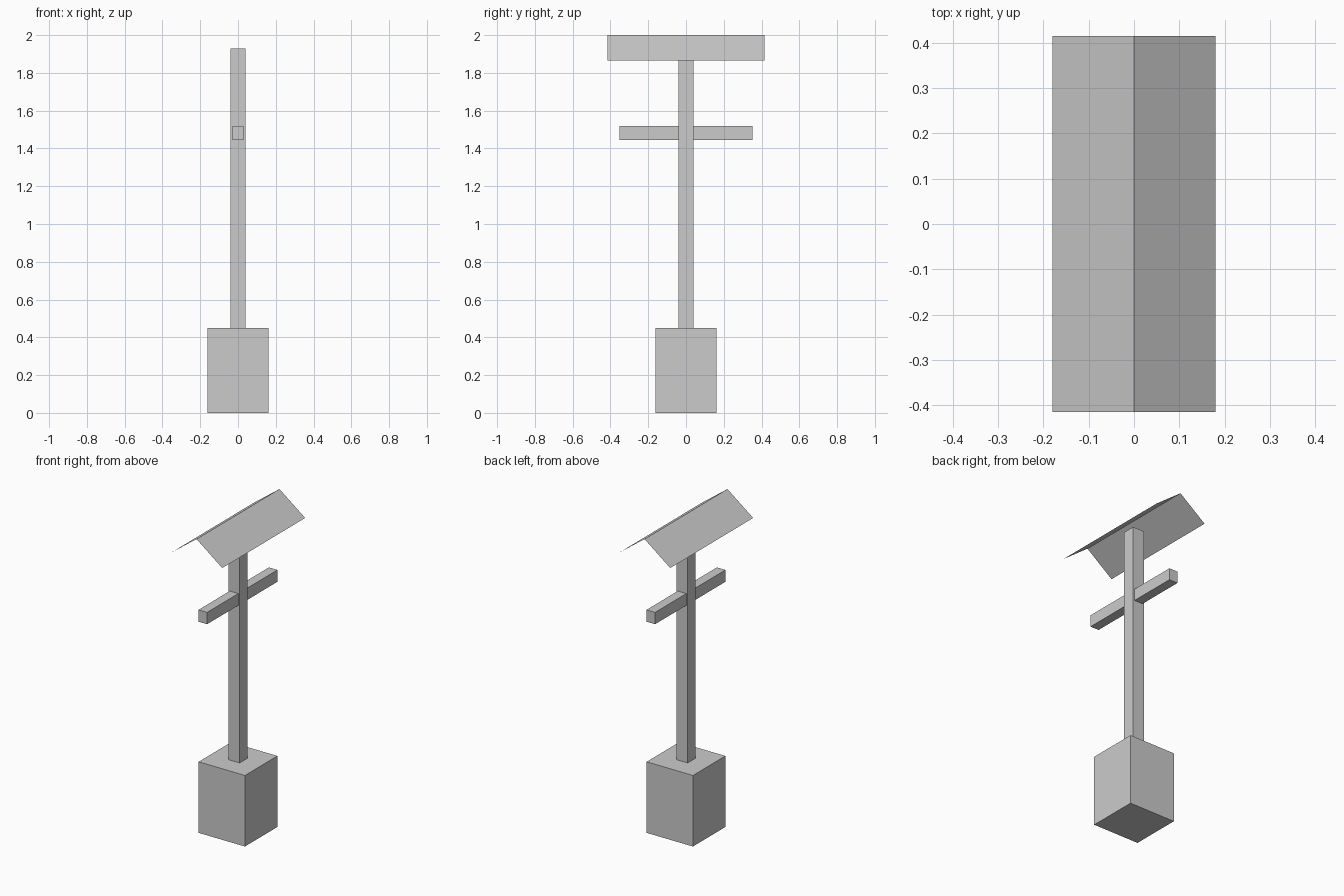
import bpy

if "Cube" in bpy.data.objects:
    bpy.data.objects.remove(bpy.data.objects["Cube"])


def add_mesh(name, verts, faces):
    mesh = bpy.data.meshes.new(name)
    mesh.from_pydata(verts, [], faces)
    obj = bpy.data.objects.new(name, mesh)
    bpy.context.collection.objects.link(obj)
    return obj


def box(name, half_x, half_y, z0, z1):
    bpy.ops.mesh.primitive_cube_add(size=1, location=(0, 0, (z0 + z1) / 2))
    obj = bpy.context.object
    obj.name = name
    obj.scale = (2 * half_x, 2 * half_y, z1 - z0)
    bpy.ops.object.transform_apply(location=False, rotation=False, scale=True)
    return obj


# Square footing, tall post and crossbar
box("base_block", 0.162, 0.162, 0.0, 0.45)
box("post", 0.04, 0.04, 0.45, 1.928)
box("crossbar", 0.03, 0.352, 1.445, 1.52)

# Thin gabled roof: one sloped sheet mirrored about the ridge
w, d, eave, ridge = 0.18, 0.415, 1.865, 2.0
roof = add_mesh("roof",
                [(0, -d, ridge), (w, -d, eave), (w, d, eave), (0, d, ridge)],
                [(0, 1, 2, 3)])
mirror = roof.modifiers.new("mirror_slope", 'MIRROR')
mirror.use_axis = (True, False, False)
